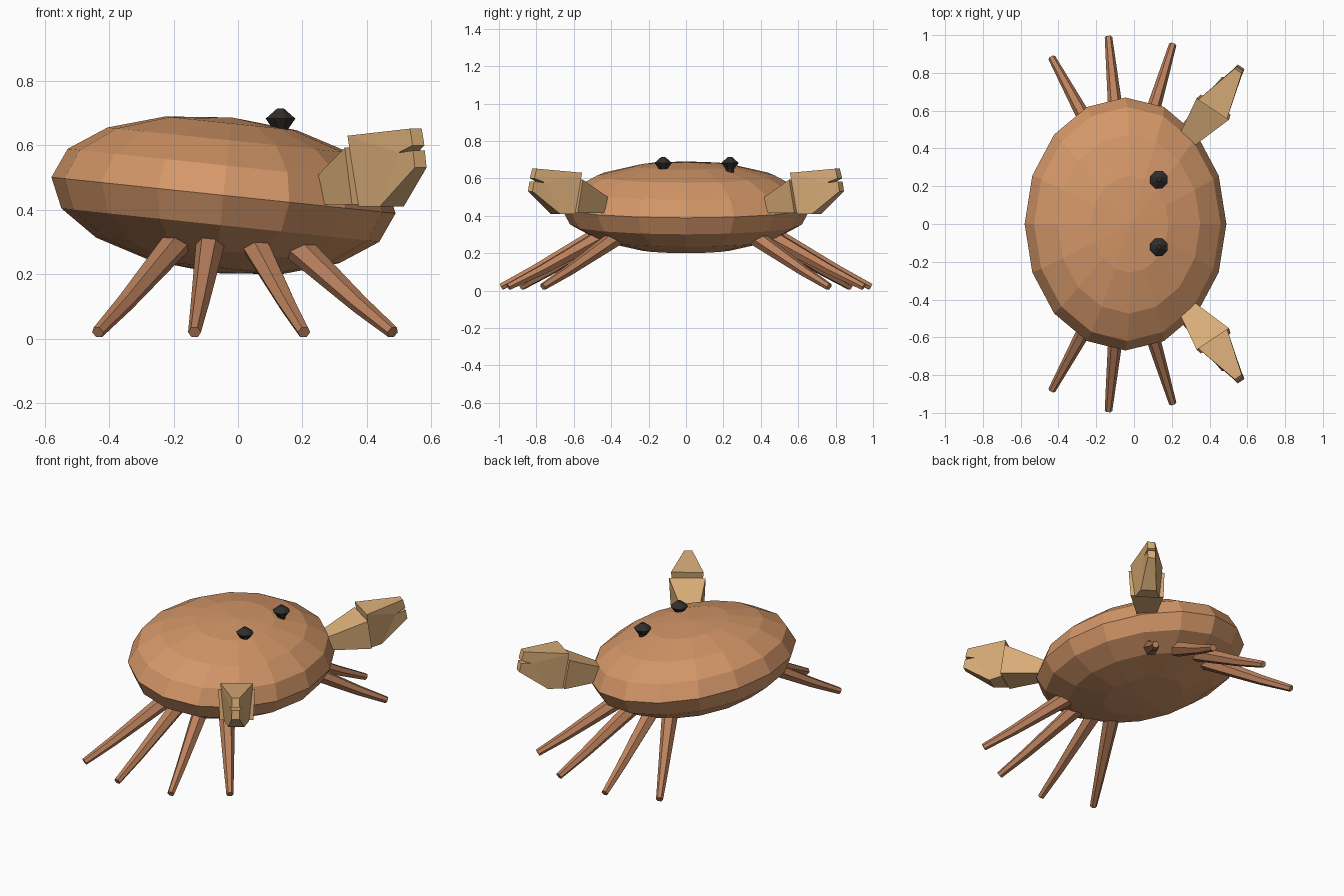
import bpy, bmesh, math
from mathutils import Vector, Matrix

if "Cube" in bpy.data.objects:
    bpy.data.objects.remove(bpy.data.objects["Cube"])


def material(name, rgb):
    m = bpy.data.materials.new(name)
    m.diffuse_color = (*rgb, 1)
    m.use_nodes = True
    m.node_tree.nodes["Principled BSDF"].inputs["Base Color"].default_value = m.diffuse_color
    return m


shell_mat = material("shell", (0.66, 0.31, 0.14))
leg_mat = material("leg", (0.50, 0.22, 0.11))
claw_mat = material("claw", (0.70, 0.42, 0.19))
eye_mat = material("eye", (0.03, 0.028, 0.025))


def finish(name, bm, mat):
    bmesh.ops.recalc_face_normals(bm, faces=bm.faces)
    me = bpy.data.meshes.new(name)
    bm.to_mesh(me)
    bm.free()
    me.materials.append(mat)
    ob = bpy.data.objects.new(name, me)
    bpy.context.collection.objects.link(ob)
    return ob


def loft(name, rings, mat):
    """Join equal-length point rings into a closed skin."""
    bm = bmesh.new()
    vs = [[bm.verts.new(p) for p in ring] for ring in rings]
    n = len(rings[0])
    for a, b in zip(vs, vs[1:]):
        for i in range(n):
            j = (i + 1) % n
            bm.faces.new((a[i], a[j], b[j], b[i]))
    bm.faces.new(vs[0])
    bm.faces.new(vs[-1])
    return finish(name, bm, mat)


# shell: squashed sphere tipped towards the claws
bm = bmesh.new()
bmesh.ops.create_uvsphere(bm, u_segments=16, v_segments=8, radius=1)
bm.transform(Matrix.Translation((-0.045, 0, 0.445))
             @ Matrix.Rotation(math.radians(6), 4, 'Y')
             @ Matrix.Diagonal((0.537, 0.67, 0.243, 1)))
finish("shell", bm, shell_mat)


# legs: tapered six-sided tubes, four per side
def leg(name, base, tip, s):
    a, b = Vector(base), Vector(tip)
    mid = a.lerp(b, 0.65) - Vector((0, 0, 0.006))
    q = (b - a).to_track_quat('Z', 'Y')
    rings = []
    for c, r in ((a.lerp(b, -0.1), 0.048), (mid, 0.029), (b, 0.02)):
        ring = []
        for k in range(6):
            t = k * math.tau / 6
            p = c + q @ Vector((r * math.cos(t), r * math.sin(t), 0))
            ring.append((p.x, p.y * s, p.z))
        rings.append(ring)
    loft(name, rings, leg_mat)


LEGS = [((-0.19, 0.43, 0.30), (-0.435, 0.88, 0.02)),
        ((-0.085, 0.47, 0.30), (-0.135, 0.988, 0.02)),
        ((0.055, 0.45, 0.29), (0.205, 0.95, 0.02)),
        ((0.19, 0.38, 0.28), (0.48, 0.765, 0.02))]

# claw frame: t runs outwards, w runs sideways from the wrist
D = Vector((0.555, -0.83, 0))
W = Vector((0.83, 0.555, 0))
WRIST = Vector((0.416, -0.607, 0))


def claw_point(t, w, z, s):
    p = WRIST + D * t + W * w
    return (p.x, -p.y * s, z)


# pincer side profile: t, z, half width
PINCER = [(0, 0.63, 0.092), (0.245, 0.652, 0.022), (0.26, 0.60, 0.022),
          (0.20, 0.577, 0.036), (0.262, 0.584, 0.022), (0.272, 0.531, 0.022),
          (0.11, 0.41, 0.045), (0.03, 0.41, 0.07)]


def pincer(name, s):
    bm = bmesh.new()
    l, r = [[bm.verts.new(claw_point(t, k * h, z, s)) for t, z, h in PINCER]
            for k in (-1, 1)]
    for side in (l, r):
        for f in ((0, 1, 2, 3), (3, 4, 5, 6), (0, 3, 6, 7)):
            bm.faces.new([side[i] for i in f])
    for i in range(8):
        j = (i + 1) % 8
        bm.faces.new((l[i], l[j], r[j], r[i]))
    finish(name, bm, claw_mat)


for s, side in ((-1, "right"), (1, "left")):
    for i, (base, tip) in enumerate(LEGS):
        leg(f"{side}_leg_{i + 1}", base, tip, s)
    pincer(f"{side}_pincer", s)
    # arm: square block flaring from shell to wrist
    inner = [(-0.22, -0.07, 0.416), (-0.22, 0.025, 0.416),
             (-0.22, 0.025, 0.495), (-0.22, -0.07, 0.495)]
    outer = [(0.03, -0.095, 0.416), (0.03, 0.095, 0.416),
             (0.002, 0.103, 0.593), (0.002, -0.103, 0.593)]
    loft(f"{side}_arm", [[claw_point(*p, s) for p in ring]
                         for ring in (inner, outer)], claw_mat)

# eyes: eight-sided knobs with a narrow stem and shallow cap
for name, y in (("right_eye", -0.122), ("left_eye", 0.235)):
    rings = [[(0.132 + r * math.cos(k * math.tau / 8 + math.pi / 8),
               y + r * math.sin(k * math.tau / 8 + math.pi / 8), z) for k in range(8)]
             for r, z in ((0.018, 0.61), (0.025, 0.65), (0.05, 0.683), (0.012, 0.714))]
    loft(name, rings, eye_mat)
